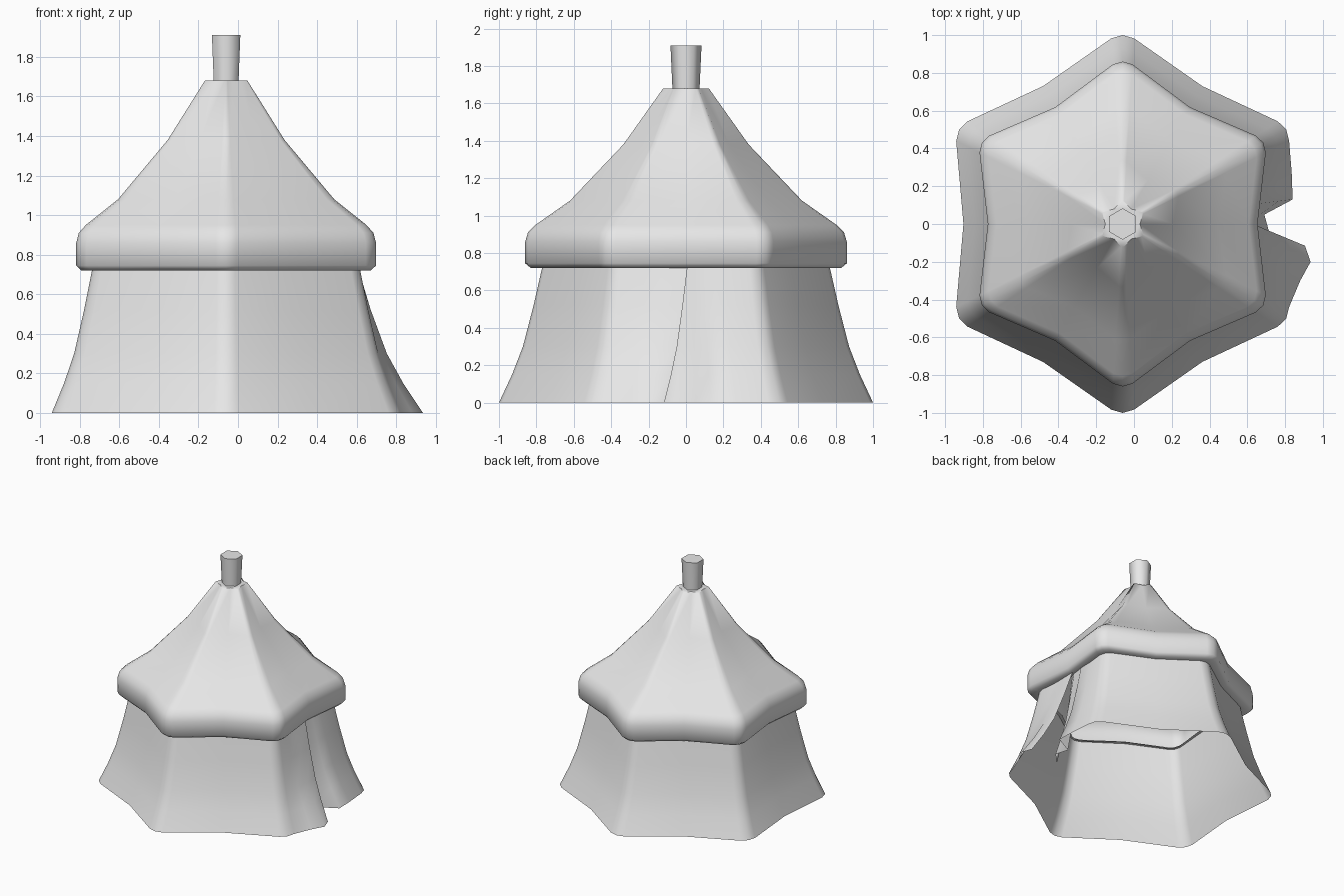
import bpy, bmesh
from math import sin, cos, pi, radians
from mathutils import Vector

CENTRE_X = -0.06          # tent axis; the door flap sticks out on +x

cube = bpy.data.objects.get("Cube")
if cube:
    bpy.data.objects.remove(cube, do_unlink=True)

canvas = bpy.data.materials.new("light_grey_canvas")
canvas.use_nodes = True
colour = (0.8, 0.8, 0.8, 1)
canvas.diffuse_color = colour
canvas.node_tree.nodes["Principled BSDF"].inputs["Base Color"].default_value = colour


def outline(radius, waist, z):
    """Rounded hexagon with pinched sides, starting at the +30 degree corner."""
    points = []
    for side in range(6):
        a = radians(30 + 60 * side)
        for along, across in ((0.983, -0.06), (1, 0), (0.983, 0.06)):
            points.append(Vector((
                CENTRE_X + radius * (along * cos(a) - across * sin(a)),
                radius * (along * sin(a) + across * cos(a)), z)))
        m = a + pi / 6
        points.append(Vector((CENTRE_X + radius * waist * cos(m),
                              radius * waist * sin(m), z)))
    return points


def loft(name, rings, closed=True, cap_first=False, cap_last=False, angle=60):
    """Skin a stack of matching rings."""
    bm = bmesh.new()
    rows = [[bm.verts.new(p) for p in ring] for ring in rings]
    n = len(rows[0])
    for low, high in zip(rows, rows[1:]):
        for i in range(n if closed else n - 1):
            j = (i + 1) % n
            bm.faces.new((low[i], low[j], high[j], high[i]))
    if cap_first:
        bm.faces.new(rows[0][::-1])
    if cap_last:
        bm.faces.new(rows[-1])
    mesh = bpy.data.meshes.new(name)
    bm.to_mesh(mesh)
    bm.free()
    mesh.materials.append(canvas)
    obj = bpy.data.objects.new(name, mesh)
    bpy.context.collection.objects.link(obj)
    bpy.ops.object.select_all(action="DESELECT")
    obj.select_set(True)
    bpy.context.view_layer.objects.active = obj
    bpy.ops.object.shade_smooth_by_angle(angle=radians(angle))
    return obj


# Roof: eave underside, rolled hem, then a concave slope up to a flat top
roof_profile = [(0.75, 0.83, 0.725), (0.83, 0.83, 0.72), (0.86, 0.83, 0.745),
                (0.86, 0.83, 0.86), (0.845, 0.83, 0.91), (0.805, 0.83, 0.95),
                (0.62, 0.82, 1.08), (0.335, 0.80, 1.38), (0.122, 0.75, 1.68)]
loft("roof", [outline(*p) for p in roof_profile], cap_last=True)

# Wall: flared skirt, split at the +x side with one flap out and one tucked in
back_flap = [((0.835, 0.27), (0.60, 0.20)), ((0.84, 0.13), (0.60, 0.10)),
             ((0.69, 0.05), (0.59, 0.04)), ((0.72, -0.06), (0.585, 0.0)),
             ((0.63, -0.15), (0.57, -0.04))]
front_flap = [((0.88, -0.30), (0.60, -0.22)), ((0.935, -0.20), (0.60, -0.13)),
              ((0.905, -0.115), (0.605, 0.01))]


def flap_points(flap, t, z):
    return [Vector((*Vector(low).lerp(Vector(top), t), z)) for low, top in flap]


wall_rings = []
for radius, z in ((1.0, 0), (0.93, 0.15), (0.872, 0.3), (0.815, 0.52), (0.765, 0.74)):
    t = (1 - radius) / (1 - 0.765)
    ring = outline(radius, 0.843, z)
    ring.pop()                                  # the door replaces this side
    wall_rings.append(flap_points(back_flap[::-1], t, z) + ring
                      + flap_points(front_flap, t, z))
loft("wall", wall_rings, closed=False, angle=80)


# Pole: short six-sided stub widening to the top
def hexagon(radius, z):
    return [Vector((CENTRE_X + radius * cos(radians(30 + 60 * i)),
                    radius * sin(radians(30 + 60 * i)), z)) for i in range(6)]


loft("pole", [hexagon(0.069, 1.6), hexagon(0.083, 1.91)],
     cap_first=True, cap_last=True, angle=70)
